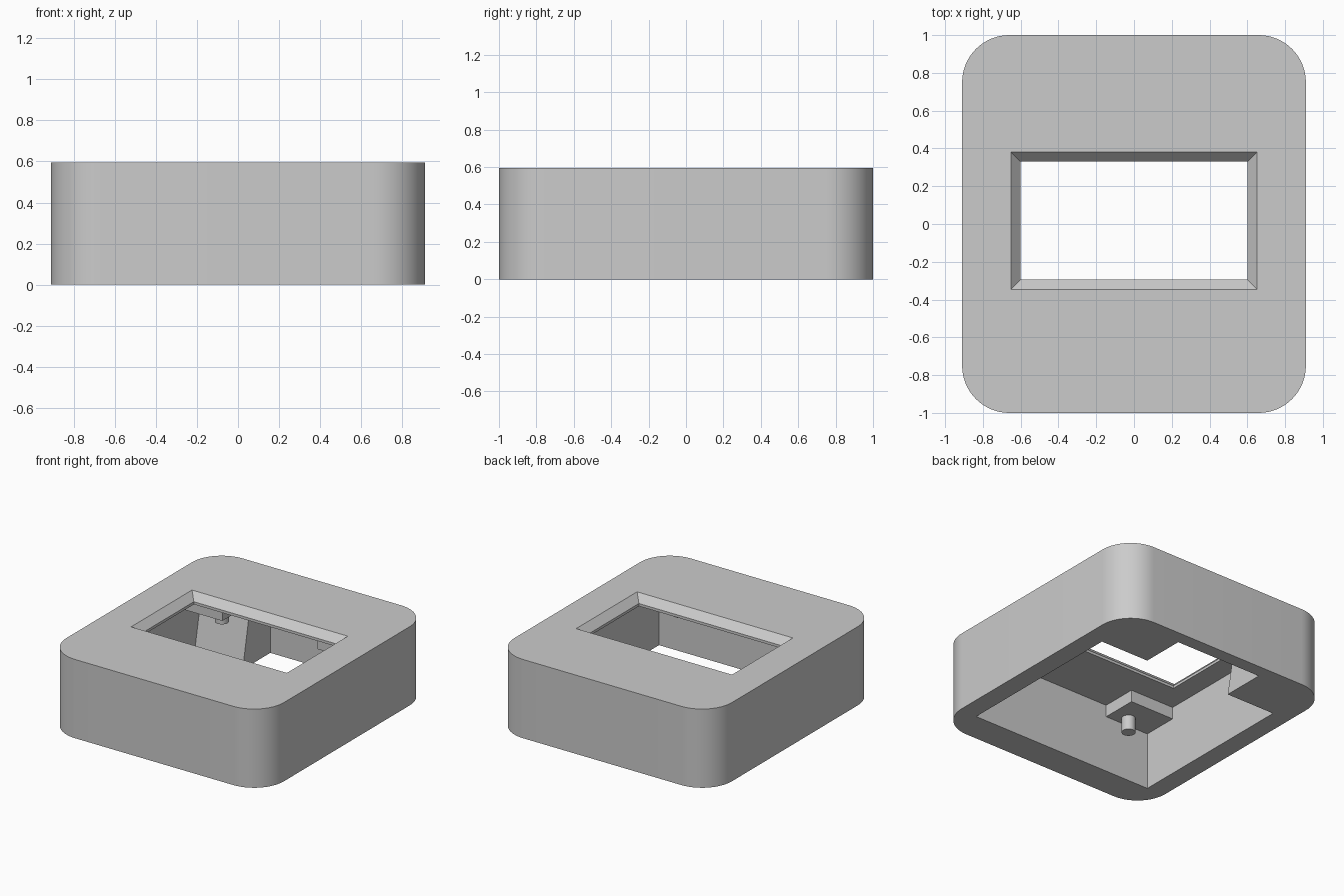
import bpy, bmesh, math

cube = bpy.data.objects.get("Cube")
if cube:
    bpy.data.objects.remove(cube, do_unlink=True)

grey = bpy.data.materials.new("plain grey")
grey.use_nodes = True
GREY = (0.6, 0.6, 0.6, 1)
grey.diffuse_color = GREY
grey.node_tree.nodes["Principled BSDF"].inputs["Base Color"].default_value = GREY


def loft(name, rings):
    """Solid through stacked outlines; each ring is (z, [(x, y), ...])."""
    bm = bmesh.new()
    loops = [[bm.verts.new((x, y, z)) for x, y in pts] for z, pts in rings]
    n = len(loops[0])
    bm.faces.new(loops[0][::-1])
    bm.faces.new(loops[-1])
    for low, high in zip(loops, loops[1:]):
        for i in range(n):
            j = (i + 1) % n
            bm.faces.new((low[i], low[j], high[j], high[i]))
    bmesh.ops.recalc_face_normals(bm, faces=bm.faces)
    mesh = bpy.data.meshes.new(name)
    bm.to_mesh(mesh)
    bm.free()
    mesh.materials.append(grey)
    ob = bpy.data.objects.new(name, mesh)
    bpy.context.collection.objects.link(ob)
    return ob


def rect(x0, x1, y0, y1):
    return [(x0, y0), (x1, y0), (x1, y1), (x0, y1)]


def rounded_rect(hx, hy, r, steps=16):
    pts = []
    for k, (sx, sy) in enumerate([(1, 1), (-1, 1), (-1, -1), (1, -1)]):
        for i in range(steps + 1):
            a = math.pi / 2 * (k + i / steps)
            pts.append((sx * (hx - r) + r * math.cos(a), sy * (hy - r) + r * math.sin(a)))
    return pts


def activate(ob):
    bpy.ops.object.select_all(action='DESELECT')
    ob.select_set(True)
    bpy.context.view_layer.objects.active = ob


def cut(ob, cutter):
    mod = ob.modifiers.new("cut", 'BOOLEAN')
    mod.operation = 'DIFFERENCE'
    mod.solver = 'EXACT'
    mod.object = cutter
    activate(ob)
    bpy.ops.object.modifier_apply(modifier=mod.name)
    bpy.data.objects.remove(cutter, do_unlink=True)


HEIGHT, CEILING = 0.595, 0.52
CAV_X, FRONT_Y = 0.765, -0.77
NOTCH_X, NOTCH_Y = 0.36, 0.9


def back_wall(z):
    return 0.57 + 0.2 * z


# Rounded housing
housing = loft("housing", [(z, rounded_rect(0.91, 1.0, 0.25)) for z in (0, HEIGHT)])


# Cavity open below, with a leaning back wall and a rear cable notch
def cavity_outline(z):
    b = back_wall(z)
    half = [(CAV_X, FRONT_Y), (CAV_X, b), (NOTCH_X, b), (NOTCH_X, NOTCH_Y)]
    return half + [(-x, y) for x, y in reversed(half)]


cut(housing, loft("cavity_cutter", [(z, cavity_outline(z)) for z in (-0.05, CEILING)]))

# Window with a bevelled rim
cut(housing, loft("window_cutter", [
    (z, rect(-0.6 - g, 0.6 + g, -0.295 - g, 0.33 + g))
    for z, g in ((0.4, 0), (0.54, 0), (0.615, 0.07))]))
activate(housing)
bpy.ops.object.shade_smooth_by_angle(angle=math.radians(30))

# Mounting blocks with locating pins in the four cavity corners
for side, sx in (("left", 1), ("right", -1)):
    for end, y0, y1, pin_y in (("front", FRONT_Y - 0.01, -0.5, -0.69),
                               ("back", 0.38, back_wall(CEILING) + 0.01, 0.565)):
        xs = sorted((sx * 0.397, sx * (CAV_X + 0.01)))
        loft(f"{end}_{side}_block", [(z, rect(*xs, y0, y1)) for z in (0.43, CEILING + 0.01)])
        bpy.ops.mesh.primitive_cylinder_add(vertices=32, radius=0.048, depth=0.13,
                                            location=(sx * 0.53, pin_y, 0.385))
        pin = bpy.context.object
        pin.name = f"{end}_{side}_pin"
        pin.data.materials.append(grey)
        bpy.ops.object.shade_smooth_by_angle(angle=math.radians(30))
